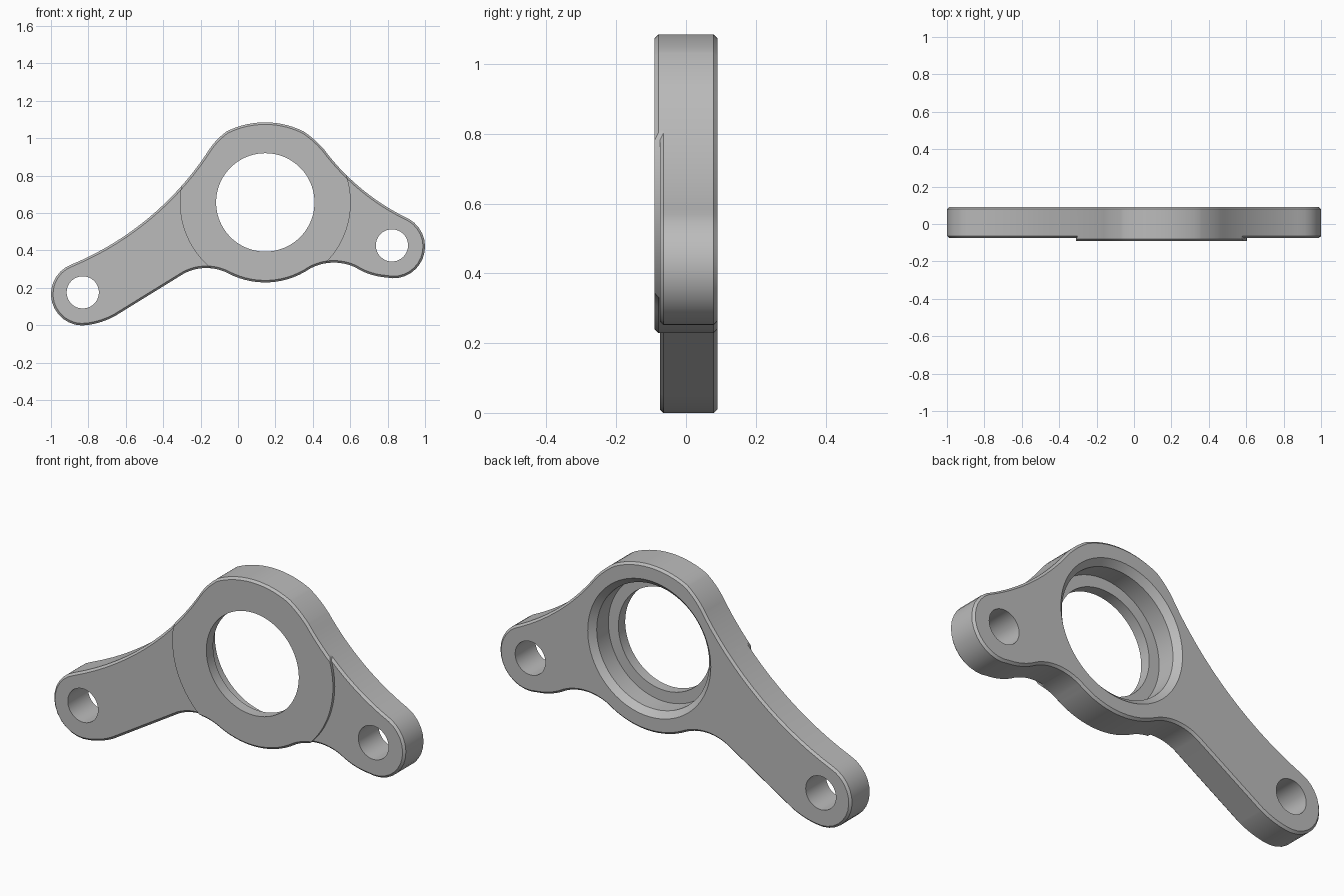
import bpy, bmesh, math
from mathutils import Vector

cube = bpy.data.objects.get("Cube")
if cube:
    bpy.data.objects.remove(cube, do_unlink=True)

steel = bpy.data.materials.new("grey_metal")
steel.use_nodes = True
GREY = (0.5, 0.5, 0.5, 1)
steel.diffuse_color = GREY
steel.node_tree.nodes["Principled BSDF"].inputs["Base Color"].default_value = GREY

HUB, HUB_Z = 0.146, 0.657
BACK, ARM_FRONT, HUB_FRONT = 0.09, -0.075, -0.09
CHAMFER = 0.011


def arc(a, m, b, n=14):
    """Points after a up to b on the circle through a, m and b."""
    a, m, b = Vector(a), Vector(m), Vector(b)
    u, v = m - a, b - a
    d = 2 * (u.x * v.y - u.y * v.x)
    c = a + Vector((v.y * u.length_squared - u.y * v.length_squared,
                    u.x * v.length_squared - v.x * u.length_squared)) / d
    start, end = [math.atan2(p.y - c.y, p.x - c.x) for p in (a, b)]
    sweep = (end - start) % math.tau
    if d < 0:
        sweep -= math.tau
    r = (a - c).length
    return [(c.x + r * math.cos(start + sweep * i / n),
             c.y + r * math.sin(start + sweep * i / n)) for i in range(1, n + 1)]


def finish(bm, name):
    bmesh.ops.recalc_face_normals(bm, faces=bm.faces)
    me = bpy.data.meshes.new(name)
    bm.to_mesh(me)
    bm.free()
    me.materials.append(steel)
    ob = bpy.data.objects.new(name, me)
    bpy.context.collection.objects.link(ob)
    return ob


def prism(name, pts, y0, y1, chamfer=0):
    """Extrude an x-z outline along y, with optional chamfered rims."""
    bm = bmesh.new()
    rings = [[bm.verts.new((x, y, z)) for x, z in pts] for y in (y0, y1)]
    for ring in rings:
        bm.faces.new(ring)
    n = len(pts)
    for i in range(n):
        j = (i + 1) % n
        bm.faces.new((rings[0][i], rings[0][j], rings[1][j], rings[1][i]))
    bmesh.ops.recalc_face_normals(bm, faces=bm.faces)
    if chamfer:
        rims = [e for e in bm.edges if abs(e.verts[0].co.y - e.verts[1].co.y) < 1e-6]
        bmesh.ops.bevel(bm, geom=rims, offset=chamfer, segments=1, affect='EDGES')
    return finish(bm, name)


def circle(x, z, r, n=96):
    return [(x + r * math.cos(math.tau * i / n), z + r * math.sin(math.tau * i / n))
            for i in range(n)]


def turned(name, x, z, profile):
    """Closed solid turned about the y axis from (radius, y) pairs."""
    bm = bmesh.new()
    rings = [[bm.verts.new((px, y, pz)) for px, pz in circle(x, z, r)] for r, y in profile]
    for p, q in zip(rings, rings[1:]):
        for i in range(len(p)):
            j = (i + 1) % len(p)
            bm.faces.new((p[i], p[j], q[j], q[i]))
    bm.faces.new(rings[0])
    bm.faces.new(rings[-1])
    return finish(bm, name)


def boolean(target, tool, operation):
    mod = target.modifiers.new(operation.lower(), 'BOOLEAN')
    mod.operation, mod.solver, mod.object = operation, 'EXACT', tool
    bpy.context.view_layer.objects.active = target
    bpy.ops.object.modifier_apply(modifier=mod.name)
    bpy.data.objects.remove(tool, do_unlink=True)


# Outline: (point on arc, end of arc); None marks a straight run
start = (-.89, .325)
path = [
    ((-.473, .578), (-.17, .915)),    # long arm, upper sweep
    ((-.121, .982), (-.06, 1.037)),   # shoulder
    ((.145, 1.085), (.35, 1.037)),    # hub crown
    ((.413, .988), (.46, .94)),       # shoulder
    ((.66, .73), (.915, .568)),       # short arm, upper sweep
    ((1.0, .425), (.79, .256)),       # short arm end
    ((.705, .273), (.63, .308)),
    ((.505, .335), (.385, .303)),     # waist
    ((.145, .229), (-.055, .279)),    # hub base
    ((-.163, .306), (-.29, .276)),    # waist
    (None, (-.66, .048)),             # long arm, straight underside
    ((-.725, .02), (-.80, .002)),
    ((-1.0, .172), start),            # long arm end
]
outline, here = [], start
for mid, end in path:
    outline += arc(here, mid, end) if mid else [end]
    here = end

# Plate with arms, and the raised hub face trimmed to a disc
bracket = prism("bracket_body", outline, ARM_FRONT, BACK, CHAMFER)
boss = prism("hub_boss", outline, HUB_FRONT, 0.03, CHAMFER)
boolean(boss, prism("boss_disc", circle(HUB, HUB_Z, .457), -.2, .2), 'INTERSECT')
boolean(bracket, boss, 'UNION')

# Stepped hub bore with a chamfered mouth at the back
bore = [(.263, -.2), (.263, -.035), (.32, -.035), (.32, .06), (.35, .09), (.35, .2)]
boolean(bracket, turned("hub_bore", HUB, HUB_Z, bore), 'DIFFERENCE')

# Bolt holes in the arm ends
for x, z in ((-.83, .176), (.823, .427)):
    boolean(bracket, prism("bolt_hole", circle(x, z, .086, 64), -.2, .2), 'DIFFERENCE')

bpy.ops.object.select_all(action='DESELECT')
bracket.select_set(True)
bpy.context.view_layer.objects.active = bracket
bpy.ops.object.shade_smooth_by_angle(angle=math.radians(30))
